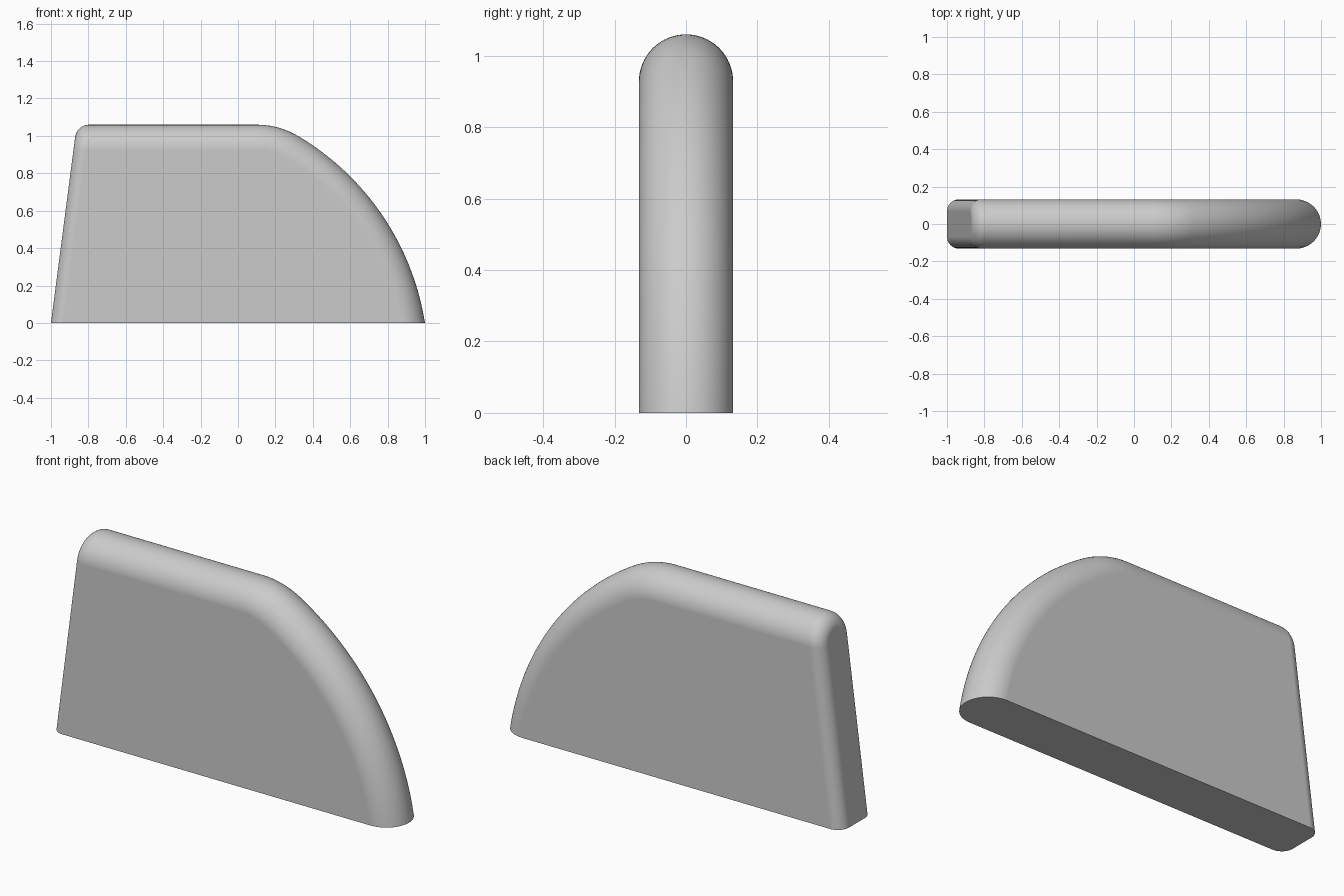
import bpy, bmesh
from math import sin, cos, pi, atan2, radians
from mathutils import Vector

cube = bpy.data.objects.get("Cube")
if cube:
    bpy.data.objects.remove(cube)

W = 0.132               # half thickness, also radius of the rounded rim
TOP = 1.06
EDGE = 0.065            # fillet around the slanted end face
SLOPE = 0.13            # lean of the end face
BIG, BLEND = 1.42, 0.434    # radii of the nose arc and its blend into the top
CX, CZ = -0.403, -0.222     # centre of the nose arc
BLEND_X = 0.10
ARCH, STEPS = 32, 10

phis = [-pi / 2 + pi * i / ARCH for i in range(ARCH + 1)]
sections = []

# Slanted end: arch sections growing along a quarter-round fillet
for k in range(STEPS + 1):
    a = pi / 2 * k / STEPS
    inset, shift = EDGE * (1 - sin(a)), EDGE * (1 - cos(a))
    r = W - inset
    pts = [(r * sin(p), TOP - W + r * cos(p)) for p in phis]
    pts = [(-r, -0.1)] + pts + [(r, -0.1)]
    sections.append([Vector((-1 + shift + SLOPE * z, y, z)) for y, z in pts])


def rim_section(x, z, angle):
    """Half-round rim section whose outward normal lies at the given angle."""
    n = Vector((cos(angle), 0, sin(angle)))
    return [Vector((x, W * sin(p), z)) - n * W * (1 - cos(p)) for p in phis]


# Blend arc, then nose arc carried a little below the base
bz = TOP - BLEND
join = atan2(bz - CZ, BLEND_X - CX)
rim = []
for k in range(STEPS + 1):
    a = pi / 2 + (join - pi / 2) * k / STEPS
    rim.append(rim_section(BLEND_X + BLEND * cos(a), bz + BLEND * sin(a), a))
for k in range(1, 33):
    a = join * (1 - k / 32)
    rim.append(rim_section(CX + BIG * cos(a), CZ + BIG * sin(a), a))

bm = bmesh.new()
ends = [[bm.verts.new(p) for p in s] for s in sections]
rims = [[bm.verts.new(p) for p in s] for s in rim]


def bridge(rows):
    for r0, r1 in zip(rows, rows[1:]):
        for i in range(len(r0) - 1):
            bm.faces.new((r0[i], r0[i + 1], r1[i + 1], r1[i]))


bridge(ends)
bridge([ends[-1][1:-1]] + rims)
bm.faces.new(ends[0])                                       # end face
for side, corner in ((0, 1), (-1, -2)):                     # flat sides
    bm.faces.new([ends[-1][side], ends[-1][corner]] + [r[side] for r in rims])

# Trim flat at the base and close it
cut = bmesh.ops.bisect_plane(bm, geom=bm.verts[:] + bm.edges[:] + bm.faces[:],
                             plane_co=(0, 0, 0), plane_no=(0, 0, 1),
                             clear_inner=True)
bmesh.ops.holes_fill(bm, edges=[e for e in bm.edges if e.is_boundary], sides=0)
bmesh.ops.recalc_face_normals(bm, faces=bm.faces[:])

mesh = bpy.data.meshes.new("rounded_fin")
bm.to_mesh(mesh)
bm.free()
fin = bpy.data.objects.new("rounded_fin", mesh)
bpy.context.collection.objects.link(fin)

# Plain grey
grey = bpy.data.materials.new("light grey")
grey.use_nodes = True
color = (0.6, 0.6, 0.6, 1)
grey.diffuse_color = color
grey.node_tree.nodes["Principled BSDF"].inputs["Base Color"].default_value = color
mesh.materials.append(grey)

bpy.ops.object.select_all(action='DESELECT')
fin.select_set(True)
bpy.context.view_layer.objects.active = fin
bpy.ops.object.shade_smooth_by_angle(angle=radians(30))
weighted = fin.modifiers.new("even_shading", 'WEIGHTED_NORMAL')
weighted.keep_sharp = True
